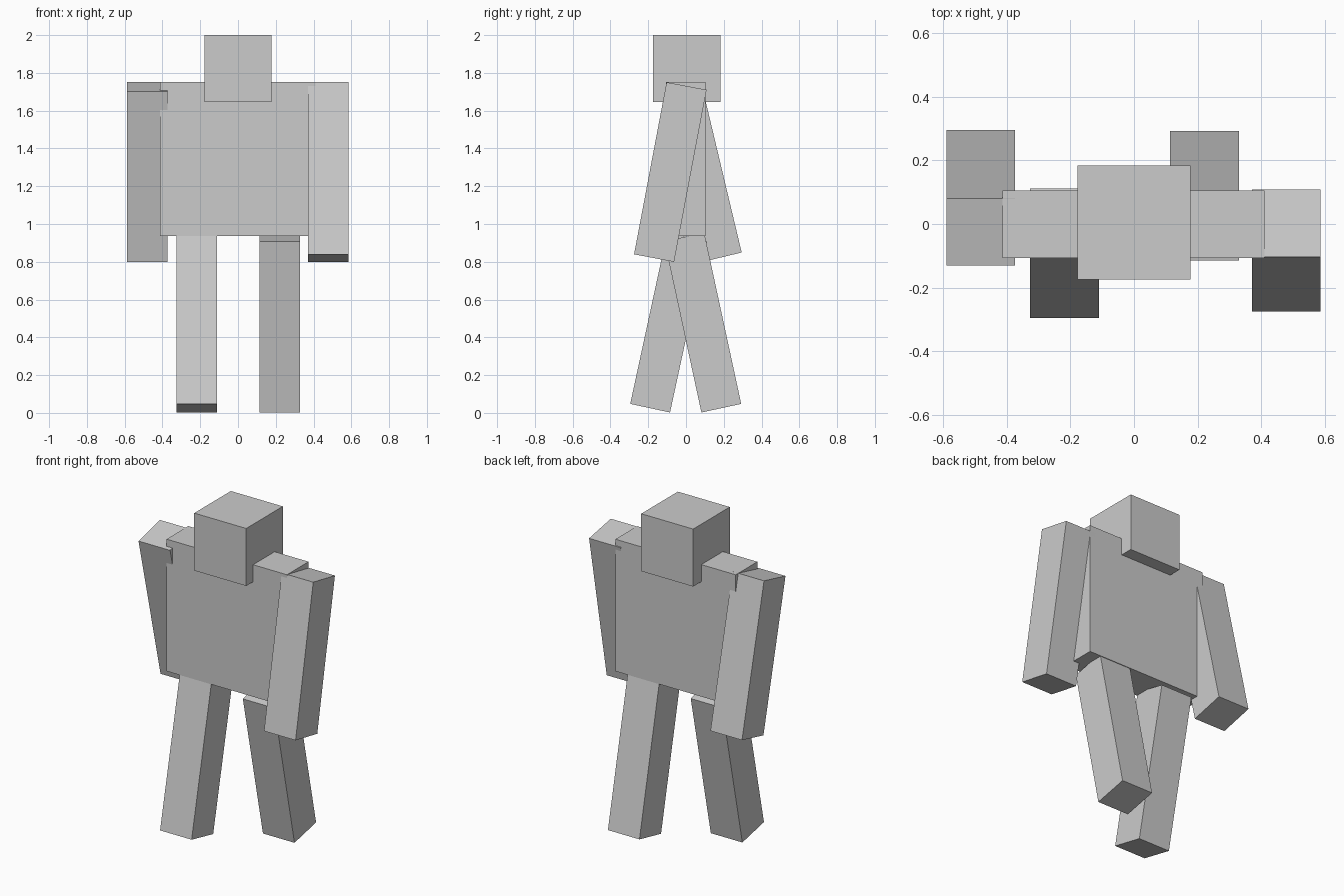
import bpy
from math import radians

if "Cube" in bpy.data.objects:
    bpy.data.objects.remove(bpy.data.objects["Cube"])


def block(name, center, size, lean=0):
    """Box leaned about the x axis; positive lean swings the bottom backwards."""
    bpy.ops.mesh.primitive_cube_add(size=1, location=center, rotation=(radians(lean), 0, 0))
    ob = bpy.context.object
    ob.name = name
    ob.scale = size
    return ob


LIMB = (0.2155, 0.2155, 0.927)

# head and torso
block("head", (0, 0.005, 1.8225), (0.355, 0.357, 0.355))
block("torso", (-0.002, -0.001, 1.343), (0.822, 0.211, 0.815))

# arms, swinging in opposite directions
block("left_arm", (0.478, -0.083, 1.275), LIMB, -10.7)
block("right_arm", (-0.481, 0.0825, 1.275), LIMB, 13.4)

# legs in mid stride, opposite to the arms
block("left_leg", (0.221, 0.089, 0.478), LIMB, 12.2)
block("right_leg", (-0.218, -0.092, 0.478), LIMB, -12.2)
